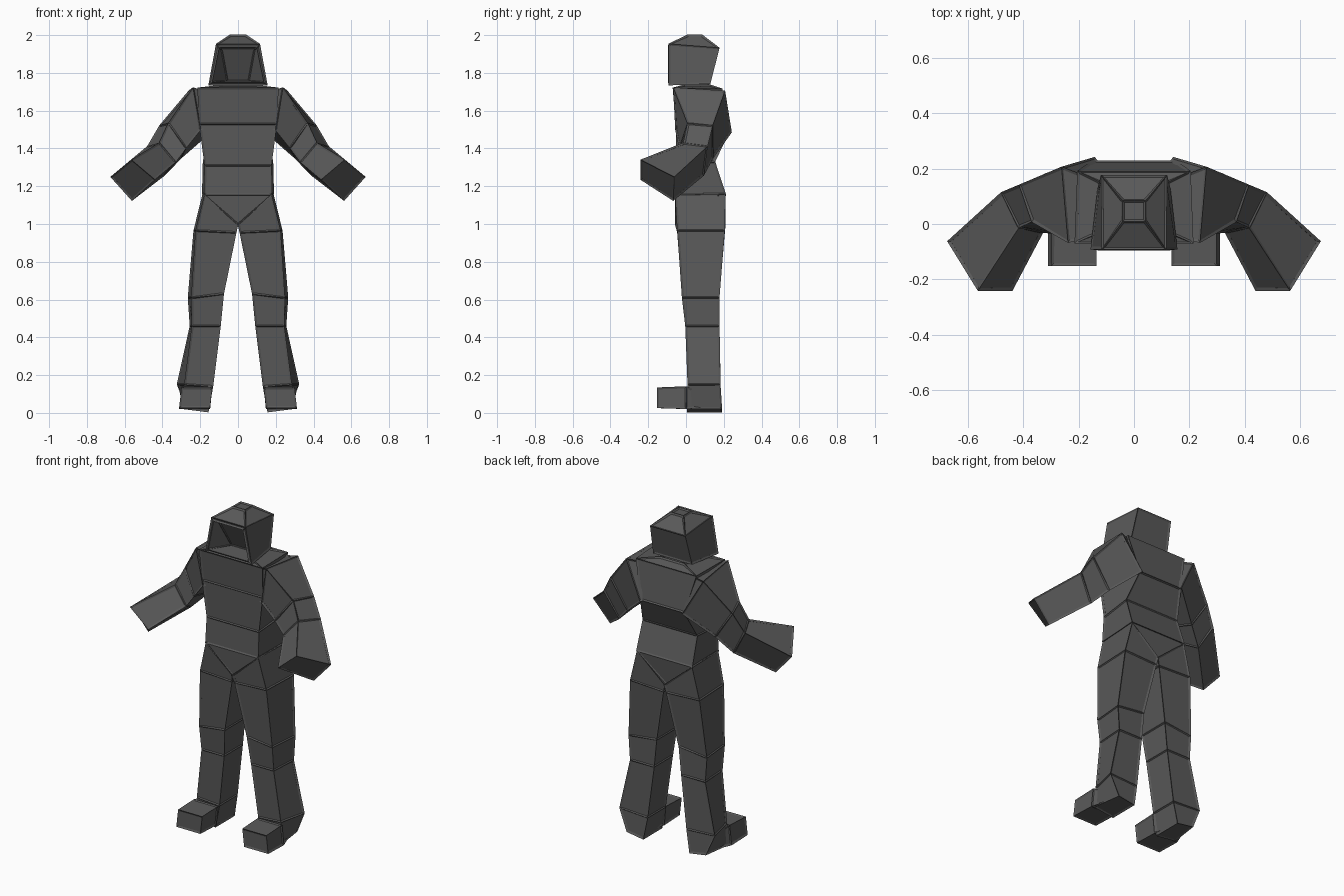
import bpy, bmesh

grey = bpy.data.materials.new("dark grey")
grey.diffuse_color = (0.1, 0.1, 0.1, 1)


def loft(name, rings, mirror=False, shape=None):
    """Skin a list of four-cornered rings, close the ends, add raised seams."""
    bm = bmesh.new()
    rows = [[bm.verts.new(p) for p in r] for r in rings]
    for a, b in zip(rows, rows[1:]):
        for i in range(4):
            j = (i + 1) % 4
            bm.faces.new((a[i], a[j], b[j], b[i]))
    bm.faces.new(rows[0])
    bm.faces.new(rows[-1])
    bmesh.ops.remove_doubles(bm, verts=bm.verts[:], dist=0.0005)
    bmesh.ops.recalc_face_normals(bm, faces=bm.faces[:])
    if shape:
        shape(bm)
    me = bpy.data.meshes.new(name)
    bm.to_mesh(me)
    bm.free()
    me.materials.append(grey)
    ob = bpy.data.objects.new(name, me)
    bpy.context.collection.objects.link(ob)
    if mirror:
        m = ob.modifiers.new("mirror", 'MIRROR')
        m.use_mirror_merge = False
    w = ob.modifiers.new("seams", 'WIREFRAME')
    w.thickness, w.use_replace, w.use_even_offset = 0.016, False, False
    return ob


def body_ring(wf, yf, zf, wb, yb, zb):
    """Symmetric ring: half width, y and z of its front and back edges."""
    return [(-wf, yf, zf), (wf, yf, zf), (wb, yb, zb), (-wb, yb, zb)]


def leg_ring(of, ob, inner, yf, yb, zo, zi):
    """Leg ring: outer front/back x, inner x, front/back y, outer/inner z."""
    return [(of, yf, zo), (inner, yf, zi), (inner, yb, zi), (ob, yb, zo)]


# Torso, from the crotch point up to the collar
loft("torso", [body_ring(*r) for r in (
    (0.0, -0.05, 1.0, 0.0, 0.19, 1.0),
    (0.175, -0.055, 1.155, 0.185, 0.206, 1.16),
    (0.172, -0.045, 1.31, 0.18, 0.15, 1.33),
    (0.20, -0.05, 1.53, 0.145, 0.224, 1.49),
    (0.21, -0.066, 1.718, 0.20, 0.188, 1.713),
    (0.08, -0.01, 1.73, 0.08, 0.13, 1.73))])

# Neck
loft("neck", [body_ring(0.065, 0.0, 1.70, 0.065, 0.12, 1.70),
              body_ring(0.06, -0.01, 1.75, 0.06, 0.12, 1.75)])


# Hood with a recessed face opening
def open_face(bm):
    front = max(bm.faces, key=lambda f: -f.normal.y * f.calc_area())
    bmesh.ops.inset_region(bm, faces=[front], thickness=0.018)
    bmesh.ops.inset_region(bm, faces=[front], thickness=0.012)
    for v in front.verts:
        low = v.co.z < 1.85
        v.co.y = 0.02 if low else -0.06
        v.co.x *= 0.45 if low else 0.95


loft("hood", [body_ring(*r) for r in (
    (0.152, -0.087, 1.738, 0.127, 0.125, 1.747),
    (0.112, -0.088, 1.95, 0.115, 0.172, 1.93),
    (0.04, 0.01, 1.996, 0.04, 0.083, 1.996))], shape=open_face)

# Arms: shoulder, elbow rings and square hand end
loft("arms", [
    [(0.15, 0.16, 1.69), (0.11, 0.19, 1.50), (0.15, -0.03, 1.52), (0.15, -0.04, 1.69)],
    [(0.26, 0.202, 1.70), (0.145, 0.236, 1.488), (0.20, -0.05, 1.50), (0.237, -0.063, 1.718)],
    [(0.41, 0.138, 1.52), (0.30, 0.14, 1.355), (0.277, -0.03, 1.405), (0.365, 0.012, 1.53)],
    [(0.475, 0.11, 1.41), (0.39, 0.09, 1.262), (0.335, -0.028, 1.33), (0.415, -0.01, 1.425)],
    [(0.668, -0.063, 1.25), (0.56, -0.068, 1.13), (0.443, -0.235, 1.237), (0.562, -0.235, 1.337)],
], mirror=True)

# Legs, hip to heel
loft("legs", [leg_ring(*r) for r in (
    (0.175, 0.185, 0.003, -0.054, 0.205, 1.155, 1.0),
    (0.22, 0.230, 0.014, -0.041, 0.200, 0.965, 0.955),
    (0.243, 0.260, 0.08, -0.016, 0.172, 0.61, 0.63),
    (0.24, 0.250, 0.097, 0.002, 0.172, 0.46, 0.46),
    (0.28, 0.318, 0.137, 0.014, 0.178, 0.15, 0.14),
    (0.29, 0.265, 0.16, 0.01, 0.186, 0.025, 0.008))], mirror=True)

# Feet, toe block running forward from the ankle
loft("feet", [[(xi, y, z0), (xo, y, z0), (xo - 0.012, y, z1), (xi - 0.012, y, z1)]
              for xi, xo, y, z0, z1 in ((0.17, 0.27, 0.10, 0.03, 0.09),
                                        (0.153, 0.305, 0.0, 0.026, 0.135),
                                        (0.153, 0.307, -0.148, 0.03, 0.13))],
     mirror=True)
